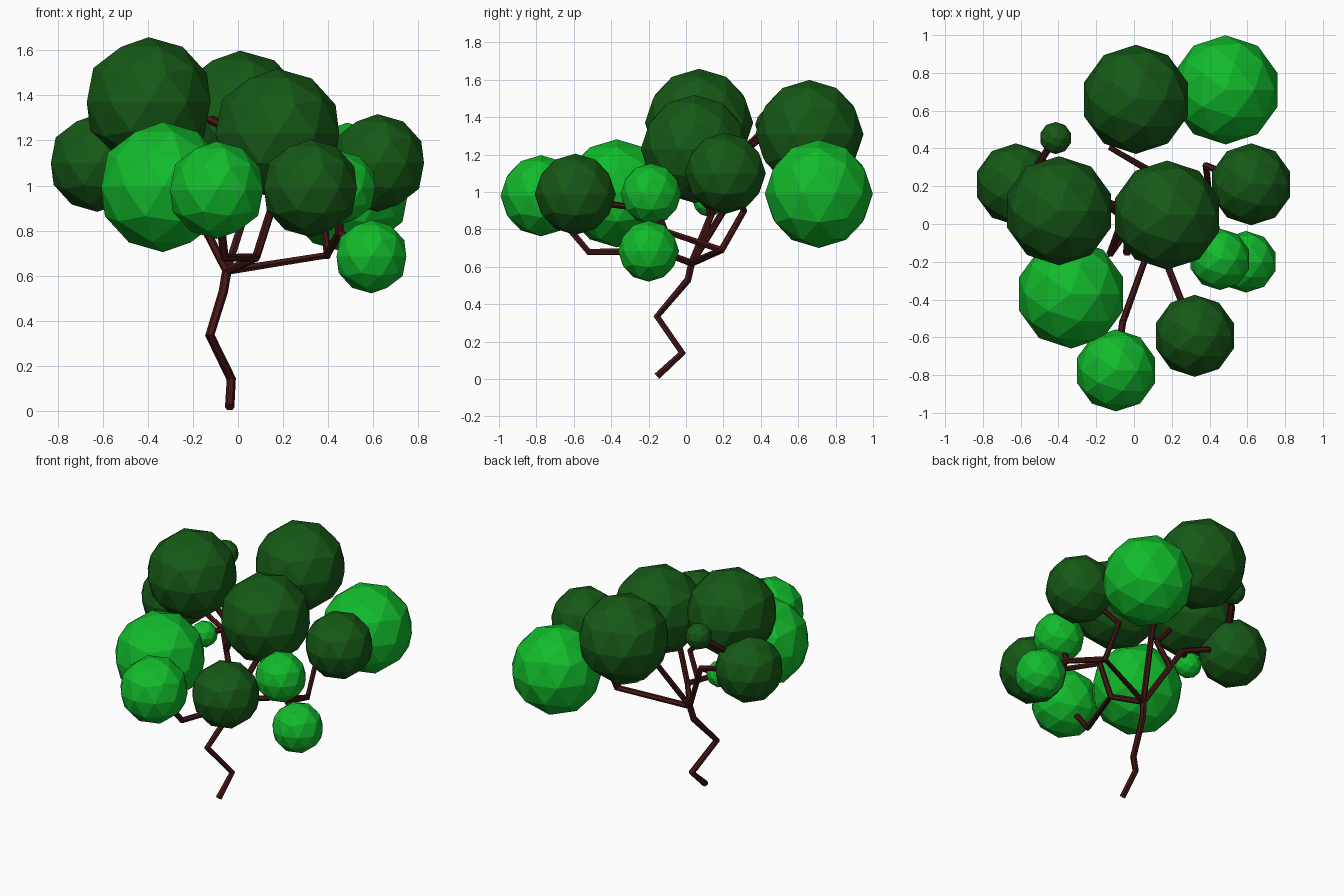
import bpy

if "Cube" in bpy.data.objects:
    bpy.data.objects.remove(bpy.data.objects["Cube"])


def material(name, rgb):
    m = bpy.data.materials.new(name)
    m.diffuse_color = (*rgb, 1)
    m.use_nodes = True
    m.node_tree.nodes["Principled BSDF"].inputs["Base Color"].default_value = m.diffuse_color
    return m


bark = material("bark", (0.06, 0.008, 0.008))
dark = material("dark_leaf", (0.008, 0.10, 0.008))
light = material("light_leaf", (0.006, 0.50, 0.025))


def branch(name, points, radius=0.019):
    """Angular six-sided limb through the given points."""
    cu = bpy.data.curves.new(name, 'CURVE')
    cu.dimensions = '3D'
    cu.bevel_depth = radius
    cu.bevel_resolution = 1
    cu.use_fill_caps = True
    sp = cu.splines.new('POLY')
    sp.points.add(len(points) - 1)
    for p, co in zip(sp.points, points):
        p.co = (*co, 1)
    sp.use_smooth = False
    cu.materials.append(bark)
    ob = bpy.data.objects.new(name, cu)
    bpy.context.collection.objects.link(ob)


def foliage(name, centre, radius, mat):
    """Faceted ball of leaves."""
    bpy.ops.mesh.primitive_ico_sphere_add(subdivisions=2, radius=radius, location=centre)
    ob = bpy.context.object
    ob.name = name
    ob.data.materials.append(mat)


# Foliage balls in four sizes
XL, L, M, S = 0.289, 0.217, 0.163, 0.085
balls = {
    "dark_leaves": (dark, [
        ((0.01, 0.66, 1.31), XL), ((-0.397, 0.07, 1.37), XL), ((0.175, 0.047, 1.23), XL),
        ((-0.625, 0.21, 1.10), L), ((0.62, 0.21, 1.10), L), ((0.322, -0.592, 0.988), L),
        ((-0.415, 0.455, 1.36), S)]),
    "light_leaves": (light, [
        ((0.485, 0.71, 0.99), XL), ((-0.333, -0.37, 0.993), XL), ((-0.095, -0.775, 0.98), L),
        ((0.593, -0.20, 0.684), M), ((0.455, -0.187, 0.99), M), ((-0.34, 0.12, 0.953), S)]),
}
for name, (mat, items) in balls.items():
    for c, r in items:
        foliage(name, c, r, mat)

# Zigzag trunk
fork = (-0.05, 0.03, 0.62)
branch("trunk", [(-0.037, -0.155, 0.015), (-0.03, -0.02, 0.14), (-0.125, -0.155, 0.335),
                 (-0.065, 0.01, 0.53), fork], 0.021)

# Right limb and its twigs
right = (0.395, 0.19, 0.69)
right_low = (0.45, -0.11, 0.79)
branch("right_limb", [fork, right, (0.38, 0.31, 0.90), (0.62, 0.21, 1.10)])
branch("right_twig", [right, right_low, (0.455, -0.187, 0.99)])
branch("low_twig", [right_low, (0.593, -0.20, 0.684)])

# Front limb and its twig
front = (0.08, -0.13, 0.68)
branch("front_limb", [fork, front, (-0.06, -0.52, 0.68), (-0.095, -0.775, 0.98)])
branch("front_twig", [front, (0.15, -0.15, 0.90), (0.322, -0.592, 0.96)])

# Back limb
back = (0.08, 0.28, 1.03)
branch("back_limb", [fork, back, (0.07, 0.29, 1.2), (-0.12, 0.40, 1.29), (0.01, 0.66, 1.31)])

# Left limb and its twigs
left = (-0.24, 0.18, 0.99)
branch("left_limb", [fork, left, (-0.394, 0.22, 1.04), (-0.625, 0.21, 1.10)])
branch("left_small_twig", [left, (-0.34, 0.12, 0.953)])
branch("left_top_twig", [(-0.18, 0.13, 0.88), (-0.10, 0.10, 1.04), (-0.397, 0.07, 1.37)])
branch("left_back_twig", [(-0.58, 0.22, 1.10), (-0.52, 0.30, 1.22), (-0.415, 0.455, 1.36)])
